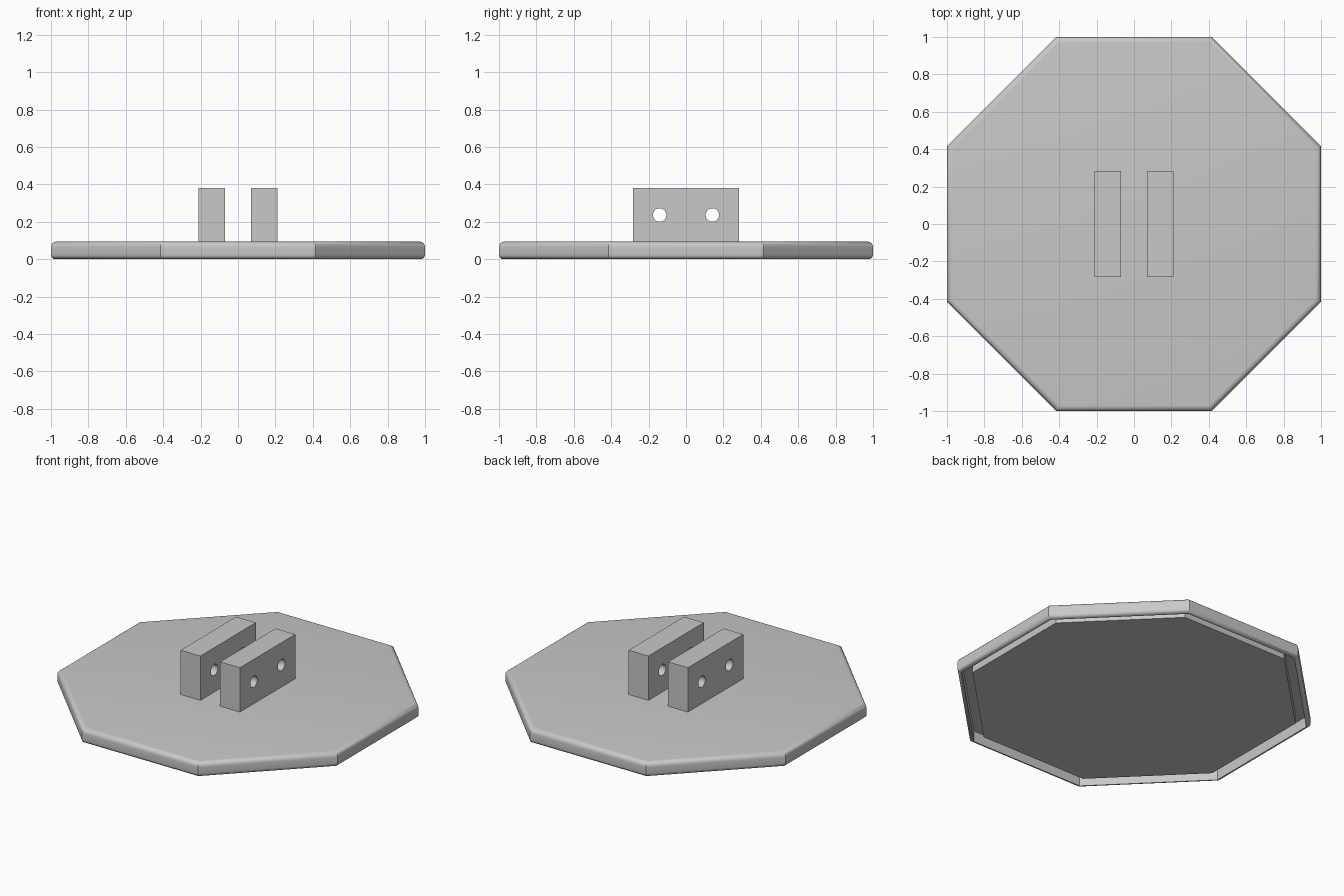
import bpy
import bmesh
import math
from mathutils import Matrix

old = bpy.data.objects.get("Cube")
if old:
    bpy.data.objects.remove(old, do_unlink=True)

SIDES = 8
TOP = 0.094
BLOCK_TOP = 0.38

# One plain grey for everything
grey = bpy.data.materials.new("light grey")
grey.use_nodes = True
colour = (0.58, 0.58, 0.58, 1)
grey.diffuse_color = colour
grey.node_tree.nodes["Principled BSDF"].inputs["Base Color"].default_value = colour


def make_object(name, bm):
    bmesh.ops.recalc_face_normals(bm, faces=bm.faces)
    mesh = bpy.data.meshes.new(name)
    bm.to_mesh(mesh)
    bm.free()
    mesh.materials.append(grey)
    obj = bpy.data.objects.new(name, mesh)
    bpy.context.collection.objects.link(obj)
    return obj


def activate(obj):
    bpy.ops.object.select_all(action='DESELECT')
    obj.select_set(True)
    bpy.context.view_layer.objects.active = obj


def smooth(obj):
    activate(obj)
    bpy.ops.object.shade_smooth_by_angle(angle=math.radians(30))


def arc(cx, cz, r, start, end, steps=6):
    angles = [math.radians(start + (end - start) * i / steps) for i in range(steps + 1)]
    return [(cx + r * math.cos(a), cz + r * math.sin(a)) for a in angles]


# Octagonal base: profile of (distance to flat side, height), top to underside
round_top, round_low = 0.03, 0.024
profile = arc(1 - round_top, TOP - round_top, round_top, 90, 0)
profile += arc(1 - round_low, round_low, round_low, 0, -90)
profile += [(0.975, 0), (0.975, 0.07), (0.915, 0.07), (0.915, 0.012)]

bm = bmesh.new()
rings = []
for apothem, z in profile:
    radius = apothem / math.cos(math.pi / SIDES)
    turns = [(i + 0.5) * math.tau / SIDES for i in range(SIDES)]
    rings.append([bm.verts.new((radius * math.cos(t), radius * math.sin(t), z)) for t in turns])
for upper, lower in zip(rings, rings[1:]):
    for i in range(SIDES):
        j = (i + 1) % SIDES
        bm.faces.new((upper[i], lower[i], lower[j], upper[j]))
bm.faces.new(rings[0])
bm.faces.new(rings[-1])
smooth(make_object("octagonal_base", bm))

# Cutter for the two cross holes
bm = bmesh.new()
for y in (-0.141, 0.141):
    place = Matrix.Translation((0, y, 0.236)) @ Matrix.Rotation(math.pi / 2, 4, 'Y')
    bmesh.ops.create_cone(bm, cap_ends=True, segments=32, radius1=0.036,
                          radius2=0.036, depth=1, matrix=place)
cutter = make_object("hole_cutter", bm)
cutter.hide_render = True

# Pair of drilled mounting blocks
for name, side in (("left_block", 1), ("right_block", -1)):
    bm = bmesh.new()
    bottom = TOP - 0.01
    place = (Matrix.Translation((side * 0.141, 0, (bottom + BLOCK_TOP) / 2))
             @ Matrix.Diagonal((0.141, 0.565, BLOCK_TOP - bottom, 1)))
    bmesh.ops.create_cube(bm, size=1, matrix=place)
    block = make_object(name, bm)
    drill = block.modifiers.new("drill", 'BOOLEAN')
    drill.operation = 'DIFFERENCE'
    drill.solver = 'EXACT'
    drill.object = cutter
    activate(block)
    bpy.ops.object.modifier_apply(modifier=drill.name)
    smooth(block)

bpy.data.objects.remove(cutter, do_unlink=True)
